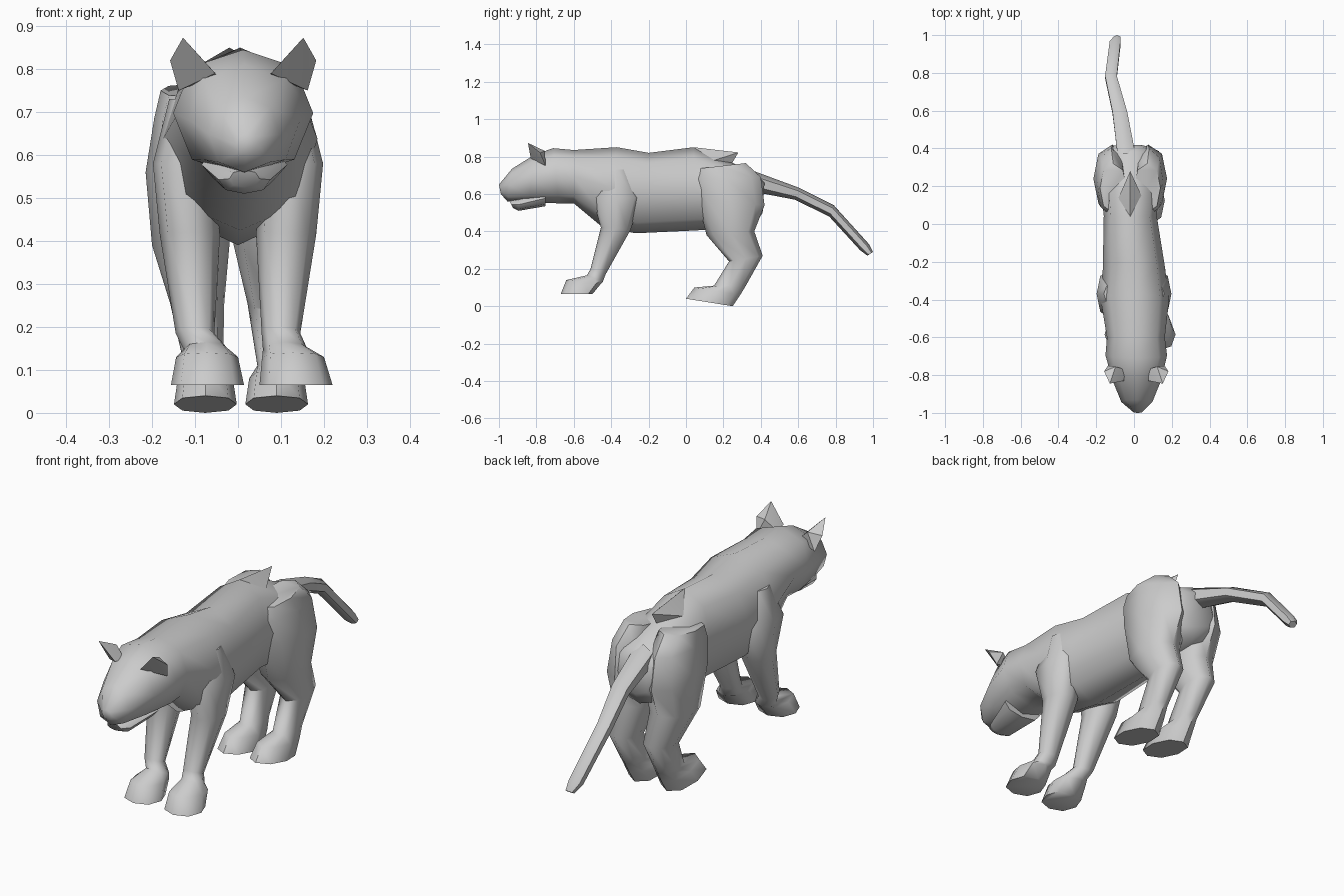
import bpy, bmesh, math
from mathutils import Vector


def finish(name, bm, angle=58):
    bmesh.ops.recalc_face_normals(bm, faces=bm.faces)
    me = bpy.data.meshes.new(name)
    bm.to_mesh(me)
    bm.free()
    ob = bpy.data.objects.new(name, me)
    bpy.context.collection.objects.link(ob)
    bpy.ops.object.select_all(action='DESELECT')
    ob.select_set(True)
    bpy.context.view_layer.objects.active = ob
    bpy.ops.object.shade_smooth_by_angle(angle=math.radians(angle))
    return ob


def loft(name, rings, n=8, power=0.9):
    """Each ring: centre x, side-view points A (y, z) and B (y, z), half width in x."""
    bm = bmesh.new()
    loops = []
    for x, ya, za, yb, zb, hw in rings:
        mid = Vector((x, (ya + yb) / 2, (za + zb) / 2))
        axis = Vector((0, (ya - yb) / 2, (za - zb) / 2))
        loop = []
        for i in range(n):
            t = 2 * math.pi * i / n
            c, s = math.cos(t), math.sin(t)
            c = math.copysign(abs(c) ** power, c)
            s = math.copysign(abs(s) ** power, s)
            loop.append(bm.verts.new(mid + axis * c + Vector((hw * s, 0, 0))))
        loops.append(loop)
    for a, b in zip(loops, loops[1:]):
        for i in range(n):
            j = (i + 1) % n
            bm.faces.new((a[i], a[j], b[j], b[i]))
    bm.faces.new(loops[0])
    bm.faces.new(loops[-1])
    return finish(name, bm)


def hull(name, pts):
    bm = bmesh.new()
    for p in pts:
        bm.verts.new(p)
    bmesh.ops.convex_hull(bm, input=bm.verts)
    return finish(name, bm, 15)


# Head, neck and trunk
loft("body", [
    (0.02, -1.0, 0.65, -0.99, 0.60, 0.025),
    (0.015, -0.93, 0.735, -0.955, 0.56, 0.082),
    (0.015, -0.81, 0.81, -0.84, 0.555, 0.13),
    (0.012, -0.71, 0.845, -0.68, 0.55, 0.163),
    (0.01, -0.60, 0.835, -0.60, 0.55, 0.153),
    (0.005, -0.37, 0.85, -0.45, 0.425, 0.18),
    (0.0, -0.20, 0.82, -0.27, 0.39, 0.165),
    (-0.02, 0.04, 0.85, 0.05, 0.405, 0.14),
    (-0.02, 0.24, 0.77, 0.20, 0.415, 0.16),
    (-0.02, 0.38, 0.71, 0.37, 0.44, 0.145),
    (-0.025, 0.42, 0.67, 0.41, 0.50, 0.08)])

# Lower jaw
loft("lower_jaw", [
    (0.015, -0.945, 0.565, -0.925, 0.525, 0.035),
    (0.015, -0.90, 0.575, -0.895, 0.51, 0.06),
    (0.015, -0.75, 0.62, -0.75, 0.535, 0.10)])

# Raised ridge over the hips
hull("hip_ridge", [
    (-0.01, -0.1, 0.825), (-0.13, 0.03, 0.74), (0.095, 0.03, 0.74),
    (-0.02, 0.04, 0.85), (-0.02, 0.28, 0.822), (-0.02, 0.22, 0.72)])

# Tail
loft("tail", [
    (-0.04, 0.37, 0.72, 0.37, 0.61, 0.055),
    (-0.075, 0.60, 0.635, 0.58, 0.57, 0.045),
    (-0.122, 0.79, 0.54, 0.765, 0.48, 0.036),
    (-0.10, 0.98, 0.33, 0.93, 0.30, 0.033),
    (-0.09, 1.0, 0.29, 0.97, 0.27, 0.02)], 6, 1.0)

for side, word in ((1, "right"), (-1, "left")):
    # Ear
    hull(word + "_ear", [(0.012 + side * x, y, z) for x, y, z in (
        (0.06, -0.77, 0.785), (0.15, -0.75, 0.75), (0.065, -0.83, 0.79),
        (0.14, -0.845, 0.873), (0.17, -0.78, 0.82), (0.11, -0.755, 0.83))])
    # Front leg, ending in a paw turned slightly to one side
    loft(word + "_front_leg", [
        (side * 0.10, -0.43, 0.73, -0.31, 0.73, 0.06),
        (side * 0.125, -0.50, 0.58, -0.24, 0.58, 0.073),
        (side * 0.112, -0.455, 0.42, -0.295, 0.41, 0.07),
        (side * 0.10, -0.51, 0.20, -0.43, 0.17, 0.045),
        (side * 0.092 + 0.018, -0.53, 0.165, -0.445, 0.13, 0.052),
        (side * 0.10 + 0.028, -0.64, 0.14, -0.455, 0.12, 0.072),
        (side * 0.103 + 0.032, -0.67, 0.065, -0.50, 0.065, 0.085)])
    # Hind leg with bent hock and paw
    loft(word + "_hind_leg", [
        (side * 0.09 - 0.02, 0.06, 0.735, 0.32, 0.765, 0.07),
        (side * 0.10 - 0.02, 0.04, 0.68, 0.40, 0.69, 0.075),
        (side * 0.095 - 0.02, 0.06, 0.58, 0.42, 0.54, 0.10),
        (side * 0.095 - 0.015, 0.11, 0.38, 0.365, 0.40, 0.09),
        (side * 0.09 - 0.005, 0.23, 0.24, 0.41, 0.27, 0.063),
        (side * 0.085 + 0.005, 0.15, 0.11, 0.32, 0.11, 0.045),
        (side * 0.083 + 0.007, 0.045, 0.10, 0.29, 0.06, 0.064),
        (side * 0.083 + 0.007, 0.0, 0.04, 0.25, 0.0, 0.073)])
